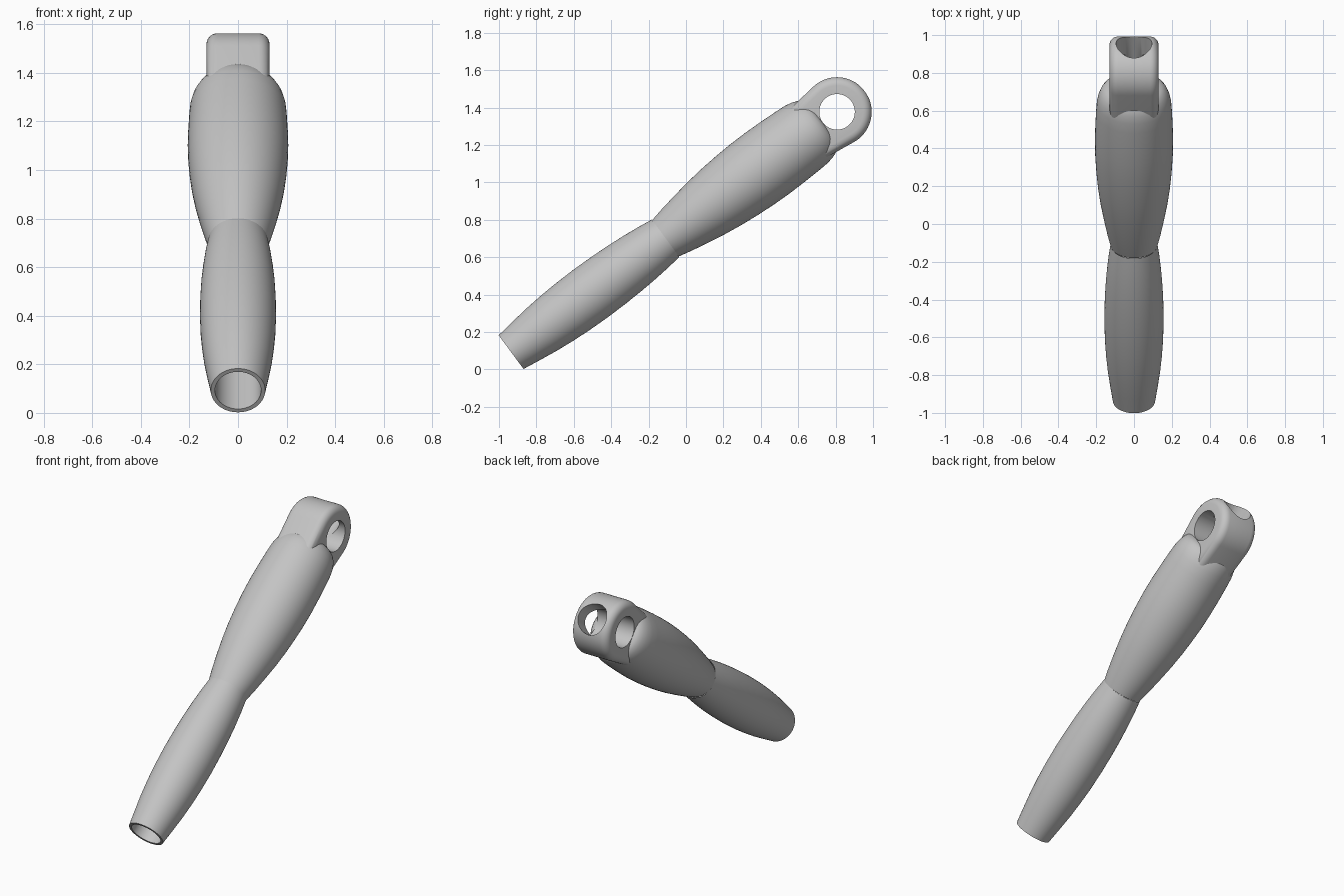
import bpy, bmesh, math
from mathutils import Matrix

if "Cube" in bpy.data.objects:
    bpy.data.objects.remove(bpy.data.objects["Cube"])

ANGLE = math.radians(36.4)      # slope of the arm above the ground
EYE = 2.165                     # distance of the pivot eye along the arm
PLACE = Matrix.Translation((0, -0.935, 0.0925)) @ Matrix.Rotation(ANGLE - math.pi / 2, 4, 'X')

grey = bpy.data.materials.new("plain_grey")
grey.use_nodes = True
colour = (0.55, 0.55, 0.55, 1)
grey.diffuse_color = colour
grey.node_tree.nodes["Principled BSDF"].inputs["Base Color"].default_value = colour


def finish(bm, name):
    """Turn a bmesh built along local z into a placed object."""
    bmesh.ops.recalc_face_normals(bm, faces=bm.faces)
    mesh = bpy.data.meshes.new(name)
    bm.to_mesh(mesh)
    bm.free()
    mesh.materials.append(grey)
    ob = bpy.data.objects.new(name, mesh)
    bpy.context.collection.objects.link(ob)
    ob.matrix_world = PLACE
    return ob


def smooth(ob, angle=35):
    bpy.ops.object.select_all(action='DESELECT')
    ob.select_set(True)
    bpy.context.view_layer.objects.active = ob
    bpy.ops.object.shade_smooth_by_angle(angle=math.radians(angle))


def lathe(name, profile, depth=1.0, steps=64):
    """Spin (distance, radius) points round the arm's axis."""
    bm = bmesh.new()
    verts = [bm.verts.new((r, 0, t)) for t, r in profile]
    edges = [bm.edges.new(pair) for pair in zip(verts, verts[1:])]
    bmesh.ops.spin(bm, geom=verts + edges, cent=(0, 0, 0), axis=(0, 0, 1),
                   angle=2 * math.pi, steps=steps, use_merge=True)
    bmesh.ops.remove_doubles(bm, verts=bm.verts, dist=0.0005)
    bmesh.ops.scale(bm, vec=(1, depth, 1), verts=bm.verts)
    ob = finish(bm, name)
    smooth(ob)
    return ob


def cutter(name, radius, length, matrix):
    bm = bmesh.new()
    bmesh.ops.create_cone(bm, cap_ends=True, segments=64, radius1=radius,
                          radius2=radius, depth=length, matrix=matrix)
    ob = finish(bm, name)
    ob.hide_render = True
    ob.hide_viewport = True
    return ob


# Lower arm: bulged tube with an open socket at its foot
lathe("lower_arm", [
    (0.9, 0), (0.9, 0.095), (0, 0.095), (0, 0.112), (0.05, 0.119), (0.1, 0.126),
    (0.2, 0.139), (0.3, 0.148), (0.4, 0.154), (0.53, 0.157), (0.65, 0.155),
    (0.75, 0.151), (0.85, 0.144), (0.95, 0.134), (1.026, 0.124)])

# Upper arm: fuller bulge with a rounded shoulder
lathe("upper_arm", [
    (1.026, 0.124), (1.1, 0.141), (1.2, 0.160), (1.3, 0.177), (1.4, 0.190),
    (1.5, 0.199), (1.6, 0.205), (1.7, 0.207), (1.8, 0.205), (1.9, 0.201),
    (1.96, 0.197), (2.0, 0.189), (2.03, 0.177), (2.05, 0.163), (2.063, 0.147),
    (2.068, 0.13), (2.06, 0.115), (2.04, 0)], depth=0.97)

# Pivot eye: rounded block that runs back into the shoulder
bm = bmesh.new()
outline = [(-0.157, 1.93), (0.157, 1.93)]
for i in range(41):
    a = math.radians(97 - 194 * i / 40)
    outline.append((0.185 * math.sin(a), EYE + 0.185 * math.cos(a)))
base = bm.faces.new([bm.verts.new((-0.13, y, z)) for y, z in outline])
extruded = bmesh.ops.extrude_face_region(bm, geom=[base])["geom"]
top = [g for g in extruded if isinstance(g, bmesh.types.BMVert)]
bmesh.ops.translate(bm, vec=(0.26, 0, 0), verts=top)
rim = [e for e in bm.edges if abs(e.verts[0].co.x - e.verts[1].co.x) < 0.001]
bmesh.ops.bevel(bm, geom=rim, offset=0.045, segments=6, profile=0.5,
                affect='EDGES', clamp_overlap=True)
eye = finish(bm, "pivot_eye")

# Cross hole and end bore through the eye
cross = cutter("cross_hole_cutter", 0.095, 0.6,
               Matrix.Translation((0, 0, EYE)) @ Matrix.Rotation(math.pi / 2, 4, 'Y'))
bore = cutter("end_bore_cutter", 0.095, 0.3, Matrix.Translation((0, 0, EYE + 0.15)))
for tool in (cross, bore):
    mod = eye.modifiers.new(tool.name, 'BOOLEAN')
    mod.operation = 'DIFFERENCE'
    mod.solver = 'EXACT'
    mod.object = tool

# Bake the cuts so the shading follows the final edges
bpy.context.view_layer.update()
cut = bpy.data.meshes.new_from_object(eye.evaluated_get(bpy.context.evaluated_depsgraph_get()))
eye.modifiers.clear()
eye.data = cut
smooth(eye)
for tool in (cross, bore):
    bpy.data.objects.remove(tool)
